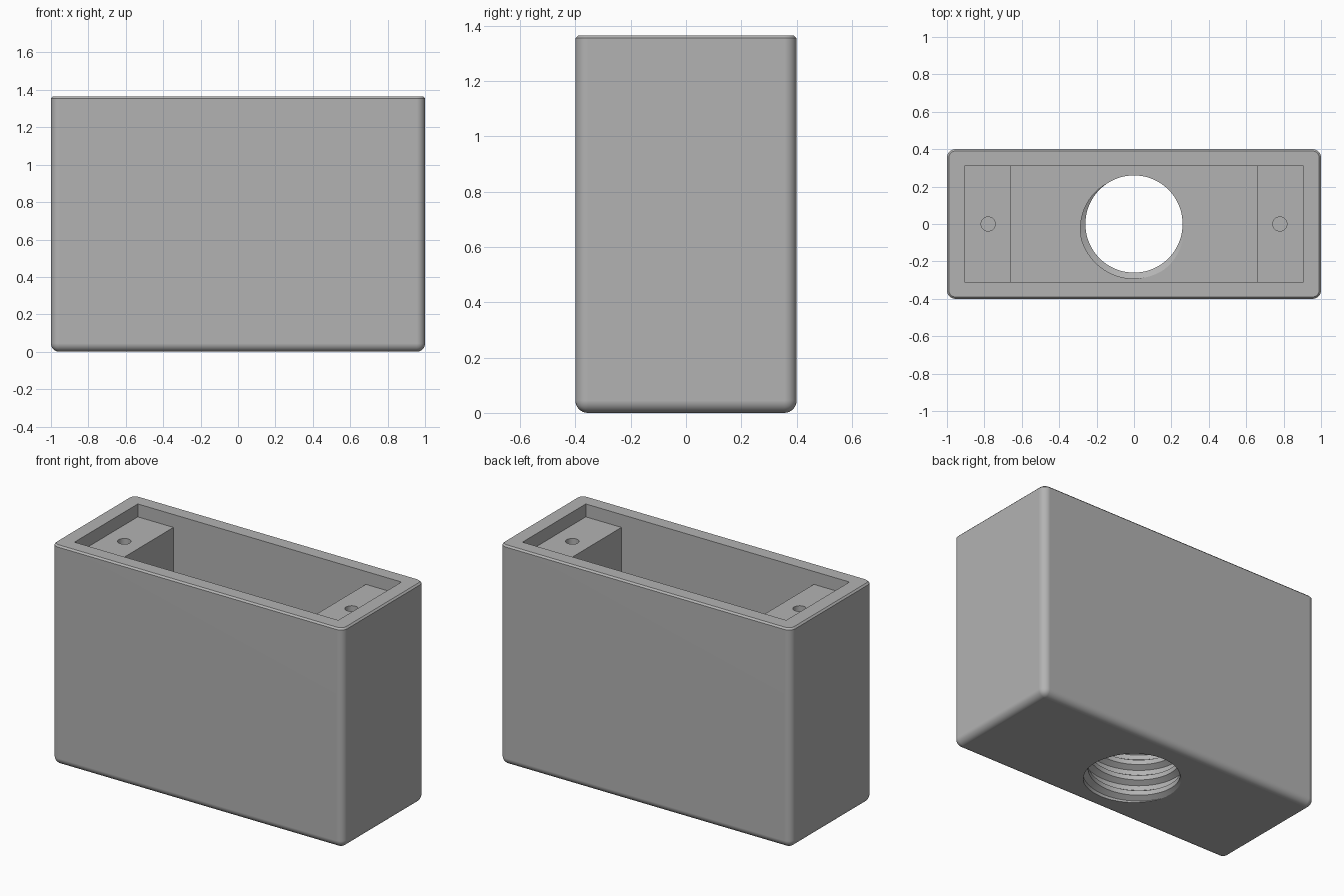
import bpy
import bmesh
import math
from mathutils import Vector

WIDTH, DEPTH, HEIGHT = 2.0, 0.8, 1.365
FLOOR = 0.4            # thickness of the solid base
LEDGE = 1.285          # top of the mounting posts
PITCH = 0.1
R_MINOR, R_MAJOR = 0.26, 0.292

if "Cube" in bpy.data.objects:
    bpy.data.objects.remove(bpy.data.objects["Cube"], do_unlink=True)

grey = bpy.data.materials.new("matte grey")
grey.use_nodes = True
colour = (0.45, 0.45, 0.45, 1)
grey.diffuse_color = colour
grey.node_tree.nodes["Principled BSDF"].inputs["Base Color"].default_value = colour


def finish(name, bm, cutter=False):
    bmesh.ops.recalc_face_normals(bm, faces=bm.faces)
    mesh = bpy.data.meshes.new(name)
    bm.to_mesh(mesh)
    bm.free()
    mesh.materials.append(grey)
    obj = bpy.data.objects.new(name, mesh)
    bpy.context.scene.collection.objects.link(obj)
    obj.hide_render = cutter
    return obj


def box(bm, sx, sy, z0, z1):
    verts = bmesh.ops.create_cube(bm, size=1)["verts"]
    for v in verts:
        v.co = Vector((v.co.x * sx, v.co.y * sy, z0 + (v.co.z + 0.5) * (z1 - z0)))


def box_cutter(name, sx, sy, z0, z1):
    bm = bmesh.new()
    box(bm, sx, sy, z0, z1)
    return finish(name, bm, True)


def screw_hole_cutter(name, x):
    bm = bmesh.new()
    bmesh.ops.create_cone(bm, cap_ends=True, segments=32, radius1=0.038,
                          radius2=0.038, depth=0.5)
    bmesh.ops.translate(bm, vec=(x, 0, LEDGE - 0.05), verts=bm.verts)
    return finish(name, bm, True)


def thread_cutter(name, z0, z1):
    """Helical trapezoid thread, trimmed flat at both ends."""
    bm = bmesh.new()
    steps = 64
    profile = [(R_MINOR, 0), (R_MINOR, 0.3), (R_MAJOR, 0.5),
               (R_MAJOR, 0.8), (R_MINOR, 1)]
    # Put the groove at the inner floor on the front-left side
    phase = (FLOOR / PITCH - 250 / 360 - 0.65) % 1
    turns = math.ceil((z1 - z0) / PITCH) + 4
    base = math.floor(z0 / PITCH) - 2 + phase
    rows = []
    for n in range(turns * steps + 1):
        a = math.tau * (n % steps) / steps
        rows.append([bm.verts.new((r * math.cos(a), r * math.sin(a),
                                   PITCH * (base + n / steps + f)))
                     for r, f in profile])
    for a, b in zip(rows, rows[1:]):
        for p in range(len(profile) - 1):
            bm.faces.new((a[p], b[p], b[p + 1], a[p + 1]))
    bmesh.ops.remove_doubles(bm, verts=bm.verts, dist=1e-4)
    for z, up in ((z0, -1), (z1, 1)):
        geom = bm.verts[:] + bm.edges[:] + bm.faces[:]
        bmesh.ops.bisect_plane(bm, geom=geom, dist=1e-6, plane_co=(0, 0, z),
                               plane_no=(0, 0, up), clear_outer=True)
    rim = [e for e in bm.edges if e.is_boundary]
    bmesh.ops.holes_fill(bm, edges=rim, sides=0)
    return finish(name, bm, True)


# Outer block: rounded corners and base, small chamfer round the top
bm = bmesh.new()
box(bm, WIDTH, DEPTH, 0, HEIGHT)
on_top = lambda e: all(v.co.z > HEIGHT - 1e-4 for v in e.verts)
bmesh.ops.bevel(bm, geom=[e for e in bm.edges if not on_top(e)], offset=0.045,
                segments=8, profile=0.5, affect='EDGES')
bmesh.ops.bevel(bm, geom=[e for e in bm.edges if on_top(e)], offset=0.01,
                segments=1, affect='EDGES')
housing = finish("housing", bm)

# Cavity, posts, screw holes and threaded socket
cutters = [
    box_cutter("rim_recess_cutter", 1.81, 0.62, LEDGE, HEIGHT + 0.1),
    box_cutter("cavity_cutter", 1.32, 0.62, FLOOR, HEIGHT + 0.05),
    screw_hole_cutter("left_screw_hole_cutter", 0.78),
    screw_hole_cutter("right_screw_hole_cutter", -0.78),
    thread_cutter("threaded_socket_cutter", -0.03, FLOOR + 0.03),
]
bpy.context.view_layer.objects.active = housing
housing.select_set(True)
for cutter in cutters:
    mod = housing.modifiers.new(cutter.name, 'BOOLEAN')
    mod.operation = 'DIFFERENCE'
    mod.solver = 'EXACT'
    mod.object = cutter
    bpy.ops.object.modifier_apply(modifier=mod.name)
for cutter in cutters:
    bpy.data.objects.remove(cutter, do_unlink=True)

# Smooth fillets while keeping broad faces flat
bpy.ops.object.shade_smooth_by_angle(angle=math.radians(25))
weighted = housing.modifiers.new("flat_faces", 'WEIGHTED_NORMAL')
weighted.keep_sharp = True
